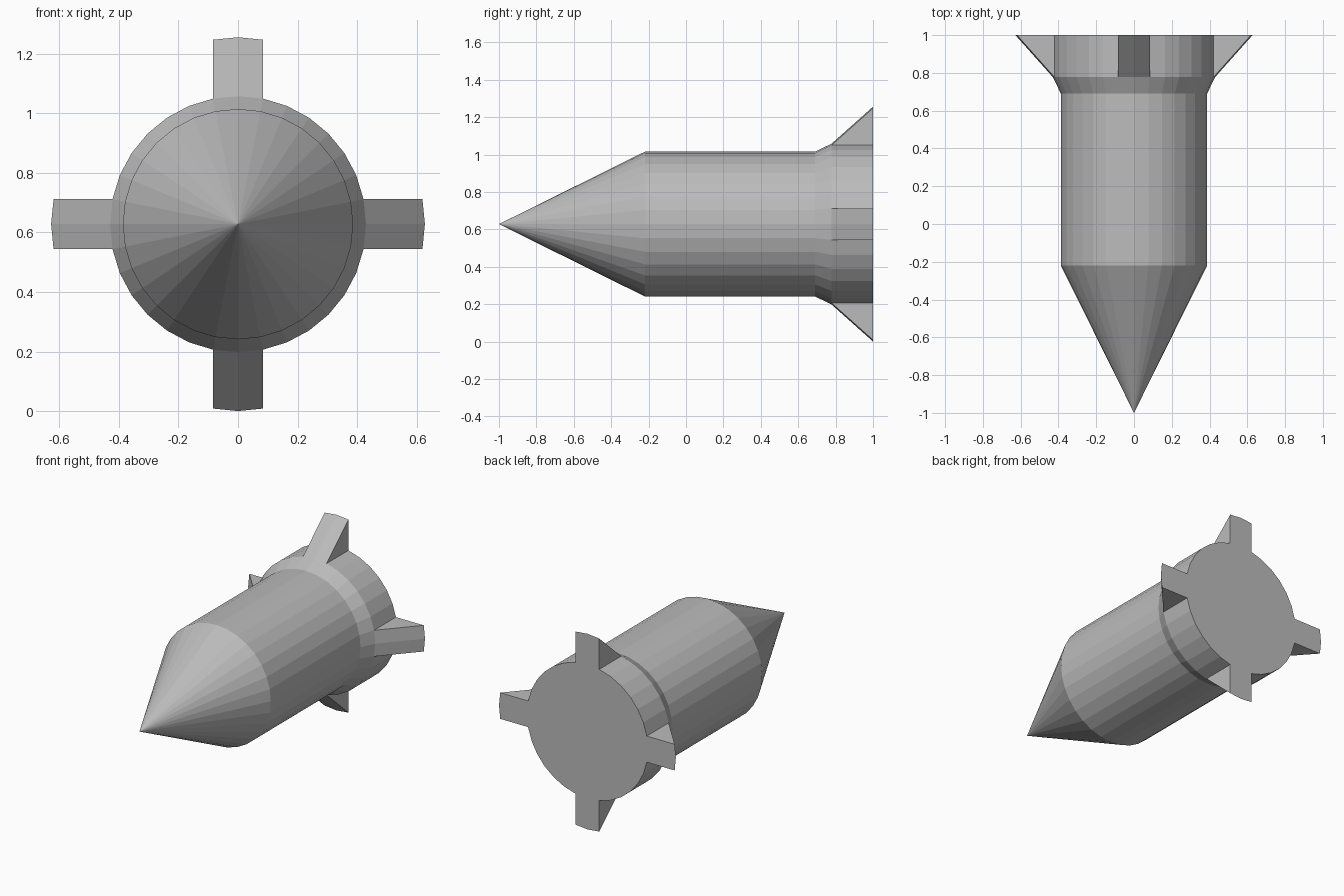
import bpy
import bmesh
from math import sin, cos, pi
from mathutils import Matrix, Vector

SIDES = 32
STEP = 2 * pi / SIDES
CENTRE = Vector((0, 0, 0.628))
HULL_R, RIM_R, FIN_RISE = 0.387, 0.43, 0.198
FIN_Y, BACK_Y = 0.778, 1.0

if "Cube" in bpy.data.objects:
    bpy.data.objects.remove(bpy.data.objects["Cube"])

grey = bpy.data.materials.new("plain grey")
grey.use_nodes = True
grey.diffuse_color = (0.5, 0.5, 0.5, 1)
grey.node_tree.nodes["Principled BSDF"].inputs["Base Color"].default_value = (0.5, 0.5, 0.5, 1)


def finish(name, bm):
    bmesh.ops.recalc_face_normals(bm, faces=bm.faces)
    mesh = bpy.data.meshes.new(name)
    bm.to_mesh(mesh)
    bm.free()
    mesh.materials.append(grey)
    obj = bpy.data.objects.new(name, mesh)
    obj.location = CENTRE
    bpy.context.collection.objects.link(obj)
    return obj


def rim_point(i, radius, y):
    return Vector((radius * sin(i * STEP), y, radius * cos(i * STEP)))


# Body: faceted lathe along y, from nose tip to closed tail
def lathe(name, profile):
    bm = bmesh.new()
    tip = bm.verts.new((0, profile[0][0], 0))
    rings = [[bm.verts.new(rim_point(i, r, y)) for i in range(SIDES)] for y, r in profile[1:]]
    for i in range(SIDES):
        j = (i + 1) % SIDES
        bm.faces.new((tip, rings[0][i], rings[0][j]))
        for a, b in zip(rings, rings[1:]):
            bm.faces.new((a[i], b[i], b[j], a[j]))
    bm.faces.new(rings[-1])
    return finish(name, bm)


lathe("rocket_body", [(-1, 0), (-0.22, HULL_R), (0.69, HULL_R), (FIN_Y, RIM_R), (BACK_Y, RIM_R)])


# Fin: wedge two facets wide, open where it meets the body
def fin(name, angle):
    bm = bmesh.new()
    rise = Vector((0, 0, FIN_RISE))
    cols = []
    for i in (-1, 0, 1):
        inner = rim_point(i, RIM_R, BACK_Y)
        cols.append([bm.verts.new(p) for p in (rim_point(i, RIM_R, FIN_Y), inner + rise, inner)])
    for a, b in zip(cols, cols[1:]):
        bm.faces.new((a[0], a[1], b[1], b[0]))
        bm.faces.new((a[1], a[2], b[2], b[1]))
    bm.faces.new(cols[0])
    bm.faces.new(cols[-1])
    bm.transform(Matrix.Rotation(angle, 4, "Y"))
    return finish(name, bm)


for k, side in enumerate(("top", "left", "bottom", "right")):
    fin(side + "_fin", k * pi / 2)
